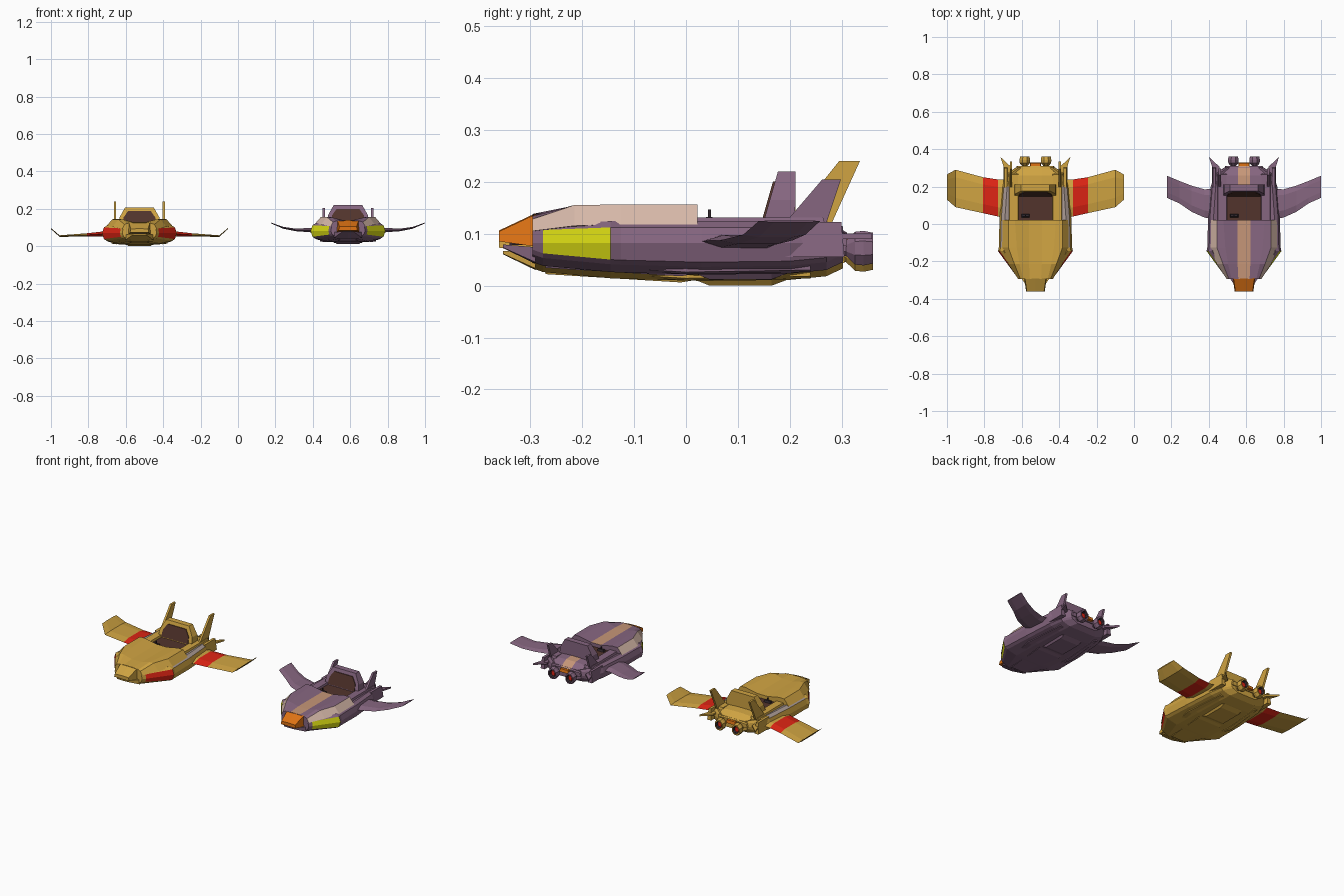
import bpy, bmesh, math


def material(name, r, g, b):
    m = bpy.data.materials.new(name)
    lin = [((c / 255 + 0.055) / 1.055) ** 2.4 for c in (r, g, b)]
    m.diffuse_color = (*lin, 1)
    return m


YELLOW = material("mustard yellow", 208, 164, 66)
PURPLE = material("dusty purple", 134, 102, 128)
RED = material("red", 222, 36, 20)
LIME = material("lime yellow", 222, 224, 20)
ORANGE = material("orange", 224, 116, 20)
TAN = material("tan", 198, 150, 120)
PALE = material("pale pink", 216, 186, 170)
GREY = material("warm grey", 172, 156, 150)
BROWN = material("dark brown", 82, 52, 44)
DARK = material("charcoal", 50, 40, 46)


def skin(name, rings, mats, rule=None):
    """Join equal rings of points, cap both ends, colour faces by rule(span, segment)."""
    bm = bmesh.new()
    vs = [[bm.verts.new((x + OX, y, z + OZ)) for x, y, z in r] for r in rings]
    n = len(rings[0])
    for i in range(len(vs) - 1):
        for k in range(n):
            f = bm.faces.new((vs[i][k], vs[i][(k + 1) % n], vs[i + 1][(k + 1) % n], vs[i + 1][k]))
            f.material_index = rule(i, k) if rule else 0
    bm.faces.new(vs[0])
    bm.faces.new(vs[-1])
    bmesh.ops.recalc_face_normals(bm, faces=bm.faces)
    me = bpy.data.meshes.new(PRE + name)
    bm.to_mesh(me)
    bm.free()
    for m in mats:
        me.materials.append(m)
    ob = bpy.data.objects.new(PRE + name, me)
    bpy.context.collection.objects.link(ob)
    return ob


def hull_loft(name, sections, mats, rule=None):
    """Sections are (y, half profile from bottom centre to top centre)."""
    n = len(sections[0][1])
    rings = []
    for y, half in sections:
        full = half + [(-x, z) for x, z in reversed(half[1:-1])]
        rings.append([(x, y, z) for x, z in full])
    fold = lambda k: k if k < n - 1 else 2 * (n - 1) - 1 - k
    skin(name, rings, mats, (lambda i, k: rule(i, fold(k))) if rule else None)


def box(name, x0, x1, y0, y1, z0, z1, mat, inset=0.0):
    """Box whose top can be pulled in."""
    ring = lambda z, d: [(x0 + d, y0 + d, z), (x1 - d, y0 + d, z), (x1 - d, y1 - d, z), (x0 + d, y1 - d, z)]
    skin(name, [ring(z0, 0), ring(z1, inset)], [mat])


def plate_yz(name, x, t, poly, mat):
    skin(name, [[(x + d, y, z) for y, z in poly] for d in (-t, t)], [mat])


def wing(name, s, stations, mats, stripe):
    """Stations are (x, leading y, trailing y, z, half thickness)."""
    rings = []
    for x, a, b, z, t in stations:
        p, q = a + (b - a) * 0.25, a + (b - a) * 0.8
        rings.append([(s * x, a, z), (s * x, p, z + t), (s * x, q, z + t),
                      (s * x, b, z), (s * x, q, z - t), (s * x, p, z - t)])
    skin(name, rings, mats, lambda i, k: 1 if i == stripe else 0)


def ship(prefix, ox, oz, body, light, stripe, nose, shoulder, flank, stations, wing_stripe, fin):
    global PRE, OX, OZ
    PRE, OX, OZ = prefix + "_", ox, oz

    # main hull with ridged side lights at the front
    def prof(w, zb, zt, mid=0.082, bw=0.55):
        return [(0, zb), (w * bw, zb), (w * 0.87, zb + 0.015), (w * 0.95, zb + 0.024), (w, mid),
                (w * 0.95, zt - 0.006), (w * 0.85, zt + 0.006), (w * 0.72, zt - 0.001), (0, zt - 0.001)]
    sections = [(-0.295, prof(0.092, 0.045, 0.112)), (-0.275, prof(0.105, 0.038, 0.113)),
                (-0.145, prof(0.2, 0.026, 0.118)), (-0.125, prof(0.196, 0.025, 0.118)),
                (0.03, prof(0.192, 0.021, 0.118)), (0.2, prof(0.178, 0.023, 0.118)),
                (0.27, prof(0.155, 0.03, 0.116)), (0.302, prof(0.105, 0.045, 0.108))]

    def hull_rule(i, j):
        if i == 1 and j in (3, 4):
            return 1
        return 2 if j in (5, 6) and i in (3, 4) else 0
    hull_loft("hull", sections, [body, light, flank], hull_rule)

    # raised hood with a dipped centre stripe and sloping shoulders
    hood = [(-0.295, [(0, 0.1), (0.092, 0.105), (0.08, 0.128), (0.066, 0.134), (0.03, 0.138), (0, 0.138)]),
            (-0.215, [(0, 0.1), (0.145, 0.115), (0.112, 0.155), (0.085, 0.154), (0.034, 0.141), (0, 0.141)]),
            (-0.125, [(0, 0.1), (0.178, 0.118), (0.145, 0.156), (0.1, 0.156), (0.034, 0.141), (0, 0.141)]),
            (0.022, [(0, 0.1), (0.175, 0.118), (0.145, 0.156), (0.11, 0.156), (0.034, 0.141), (0, 0.141)])]
    hull_loft("hood", hood, [body, stripe, shoulder], lambda i, j: {4: 1, 1: 2}.get(j, 0))

    # nose, split into upper block and lower jaw
    hull_loft("nose", [(-0.36, [(0, 0.085), (0.05, 0.085), (0.046, 0.104), (0, 0.106)]),
                       (-0.29, [(0, 0.075), (0.06, 0.075), (0.056, 0.137), (0, 0.139)])], [nose])
    hull_loft("jaw", [(-0.352, [(0, 0.072), (0.035, 0.073), (0.035, 0.079), (0, 0.079)]),
                      (-0.29, [(0, 0.042), (0.075, 0.045), (0.075, 0.074), (0, 0.074)])], [body])
    box("mouth", -0.03, 0.03, -0.34, -0.29, 0.078, 0.086, DARK)

    # belly keel, long runners and tail ramp
    hull_loft("keel", [(-0.27, [(0, 0.034), (0.04, 0.034), (0.05, 0.05), (0, 0.05)]),
                       (-0.01, [(0, 0.018), (0.075, 0.018), (0.085, 0.04), (0, 0.04)]),
                       (0.02, [(0, 0.023), (0.075, 0.023), (0.085, 0.04), (0, 0.04)])], [body])
    hull_loft("belly_block", [(0.02, [(0, 0.022), (0.07, 0.022), (0.085, 0.04), (0, 0.04)]),
                              (0.045, [(0, 0.012), (0.06, 0.012), (0.085, 0.04), (0, 0.04)]),
                              (0.165, [(0, 0.012), (0.06, 0.012), (0.085, 0.04), (0, 0.04)]),
                              (0.2, [(0, 0.025), (0.06, 0.025), (0.085, 0.04), (0, 0.04)])], [body])

    # cockpit floor, console and rear deck
    box("cockpit_floor", -0.09, 0.09, 0.02, 0.18, 0.11, 0.12, BROWN)
    box("control_base", -0.075, -0.03, 0.035, 0.055, 0.118, 0.132, DARK, 0.004)
    box("control_stick", -0.056, -0.05, 0.042, 0.048, 0.13, 0.146, DARK)
    hull_loft("rear_deck", [(0.18, [(0, 0.1), (0.115, 0.1), (0.105, 0.132), (0.032, 0.136), (0, 0.136)]),
                            (0.26, [(0, 0.09), (0.11, 0.09), (0.1, 0.126), (0.032, 0.13), (0, 0.13)]),
                            (0.31, [(0, 0.075), (0.1, 0.075), (0.095, 0.098), (0.032, 0.102), (0, 0.102)])],
              [body, stripe], lambda i, j: 1 if j == 3 else 0)
    box("tail_light", -0.03, 0.03, 0.3, 0.328, 0.082, 0.1, ORANGE, 0.003)

    # upright back panel with dark pane
    def panel(y0, y1, grow, lo, hi):
        half = [(0.112 - grow, lo), (0.107 - grow, 0.165), (0.076 - grow * 0.7, hi)]
        full = half + [(-x, z) for x, z in reversed(half)]
        lean = lambda z: y0 + (y1 - y0) * (z - 0.125) / 0.095
        return [(x, lean(z), z) for x, z in full]
    skin("back_panel", [panel(0.15, 0.177, 0, 0.12, 0.22), panel(0.21, 0.211, 0, 0.12, 0.22)], [body])
    skin("back_pane", [panel(0.146, 0.173, 0.022, 0.125, 0.2), panel(0.153, 0.18, 0.022, 0.125, 0.2)], [BROWN])

    for s, side in ((1, "right"), (-1, "left")):
        # cockpit rail
        xs = sorted((s * 0.088, s * 0.145))
        box(side + "_rail", *xs, 0.015, 0.27, 0.11, 0.131, body, 0.006)
        # wing
        wing(side + "_wing", s, stations, [body, RED], wing_stripe)
        # tail fin
        plate_yz(side + "_fin", s * 0.13, 0.006, fin, body)
        # rear side pod and outward spike
        xs = sorted((s * 0.145, s * 0.172))
        box(side + "_pod", *xs, 0.19, 0.305, 0.055, 0.122, body, 0.006)
        skin(side + "_spike", [[(s * x, y, z) for x, y in ((0.13, 0.25), (0.165, 0.29), (0.187, 0.358), (0.13, 0.305))]
                               for z in (0.09, 0.1)], [body])
        # engine nozzle with red core
        ring = lambda y, r: [(s * 0.057 + r * 0.85 * math.cos(a * math.pi / 4 + 0.39), y,
                              0.072 + r * math.sin(a * math.pi / 4 + 0.39)) for a in range(8)]
        skin(side + "_engine", [ring(0.28, 0.016), ring(0.308, 0.016), ring(0.325, 0.034), ring(0.342, 0.036),
                                ring(0.36, 0.032), ring(0.36, 0.024), ring(0.345, 0.018)],
             [body, DARK], lambda i, k: 1 if i == 5 else 0)
        skin(side + "_engine_core", [ring(0.344, 0.018), ring(0.35, 0.014)], [RED])
        # belly runner
        hull = [(0.125, 0.026), (0.15, 0.03), (0.15, 0.05), (0.125, 0.05)]
        skin(side + "_runner", [[(s * x * k, y, z + d) for x, z in hull]
                                for y, k, d in ((-0.2, 0.72, 0.008), (0.0, 1, -0.004), (0.24, 0.85, 0.0))],
             [body])


# the yellow craft: broad wings with red bands and upturned tips
yellow_wing = [(0.15, 0.03, 0.24, 0.08, 0.015), (0.2, 0.04, 0.238, 0.077, 0.013),
               (0.28, 0.058, 0.25, 0.072, 0.009), (0.427, 0.09, 0.29, 0.066, 0.004),
               (0.473, 0.13, 0.265, 0.106, 0.003)]
ship("yellow", -0.527, -0.012, YELLOW, RED, YELLOW, YELLOW, YELLOW, GREY, yellow_wing, 1,
     [(0.19, 0.12), (0.295, 0.252), (0.335, 0.252), (0.275, 0.12)])

# the purple craft: swept, curved wings
purple_wing = [(0.15, 0.025, 0.19, 0.084, 0.014), (0.21, 0.034, 0.185, 0.086, 0.011),
               (0.28, 0.065, 0.205, 0.087, 0.007), (0.345, 0.11, 0.23, 0.098, 0.005),
               (0.412, 0.14, 0.258, 0.124, 0.002)]
ship("purple", 0.588, 0.0, PURPLE, LIME, TAN, ORANGE, PALE, PURPLE, purple_wing, -1,
     [(0.19, 0.12), (0.262, 0.204), (0.298, 0.204), (0.27, 0.12)])
